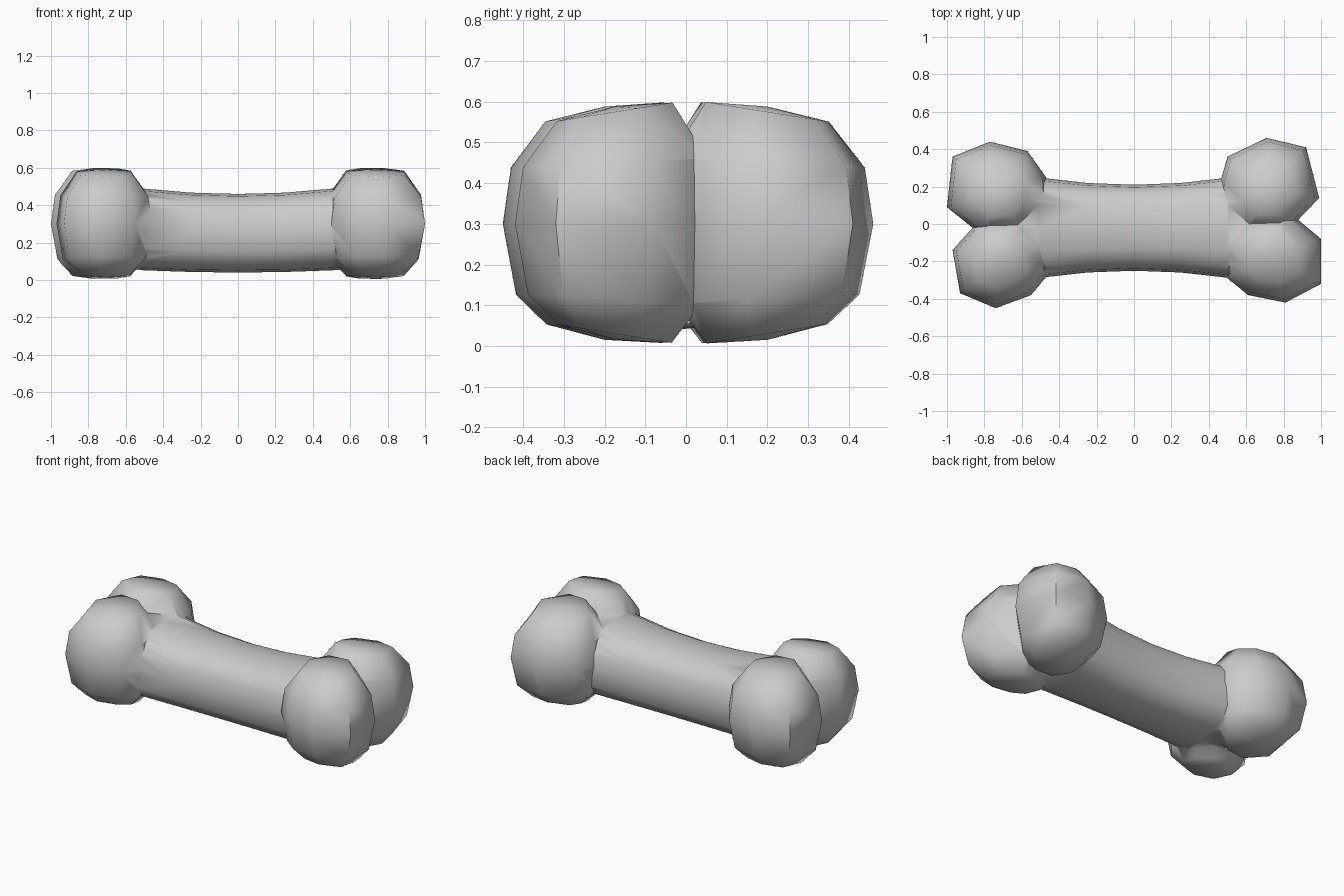
import bpy, bmesh, math

if "Cube" in bpy.data.objects:
    bpy.data.objects.remove(bpy.data.objects["Cube"])


def loft(name, rings, cap_a, cap_b):
    """Skin equal-length rings and close both ends with a fan."""
    bm = bmesh.new()
    loops = [[bm.verts.new(p) for p in ring] for ring in rings]
    n = len(rings[0])
    for a, b in zip(loops, loops[1:]):
        for i in range(n):
            j = (i + 1) % n
            bm.faces.new((a[i], a[j], b[j], b[i]))
    for loop, tip in ((loops[0], cap_a), (loops[-1], cap_b)):
        t = bm.verts.new(tip)
        for i in range(n):
            bm.faces.new((loop[i], loop[(i + 1) % n], t))
    bmesh.ops.recalc_face_normals(bm, faces=bm.faces)
    mesh = bpy.data.meshes.new(name)
    bm.to_mesh(mesh)
    bm.free()
    obj = bpy.data.objects.new(name, mesh)
    bpy.context.collection.objects.link(obj)
    return obj


def knob(name, outline):
    """Rounded bone end: a plan outline scaled through several heights."""
    xs, ys = [p[0] for p in outline], [p[1] for p in outline]
    cx, cy = (min(xs) + max(xs)) / 2, (min(ys) + max(ys)) / 2
    side = 1 if cy > 0 else -1
    rings = []
    for z, s, tilt in ((.03, .57, .16), (.115, .87, .05), (.3, 1, 0),
                       (.45, .92, -.05), (.575, .58, -.16)):
        rings.append([(cx + (x - cx) * s, cy + (y - cy) * s,
                       z + tilt * side * (y - cy) * s) for x, y in outline])
    return loft(name, rings, (cx, cy, .015), (cx, cy, .588))


def sgnpow(v, e):
    return math.copysign(abs(v) ** e, v)


# shaft: waisted, rounded-square section
shaft_rings = []
for x in (-.68, -.5, -.25, 0, .25, .5, .68):
    t = (x / .5) ** 2
    ry, rz = .23 + .037 * t, .21 + .008 * t
    cy, cz = -.02, .25 + .02 * t
    shaft_rings.append([(x, cy + ry * sgnpow(math.cos(a), .75),
                         cz + rz * sgnpow(math.sin(a), .75))
                        for a in (math.tau * i / 16 for i in range(16))])
bone = loft("bone", shaft_rings, (-.7, 0, .28), (.7, 0, .28))

# four knobs
outlines = {
    "knob_back_left": [(-1, .09), (-.97, .36), (-.77, .44), (-.57, .39),
                       (-.47, .25), (-.46, .1), (-.6, -.05), (-.8, -.07)],
    "knob_front_left": [(-.97, -.14), (-.93, -.37), (-.74, -.45), (-.55, -.38),
                        (-.46, -.27), (-.47, -.1), (-.6, .04), (-.8, .05)],
    "knob_back_right": [(.99, .14), (.92, .41), (.71, .46), (.5, .36),
                        (.46, .22), (.47, .08), (.6, -.05), (.8, -.06)],
    "knob_front_right": [(1, -.08), (1, -.32), (.81, -.42), (.61, -.38),
                         (.5, -.29), (.47, -.1), (.6, .05), (.82, .07)],
}
knobs = [knob(name, pts) for name, pts in outlines.items()]

# merge into one skin
bpy.context.view_layer.objects.active = bone
for k in knobs:
    mod = bone.modifiers.new("union", 'BOOLEAN')
    mod.operation = 'UNION'
    mod.solver = 'EXACT'
    mod.object = k
    bpy.ops.object.modifier_apply(modifier=mod.name)
for k in knobs:
    bpy.data.objects.remove(k)

bpy.ops.object.select_all(action='DESELECT')
bone.select_set(True)
bpy.ops.object.shade_smooth_by_angle(angle=math.radians(60))
